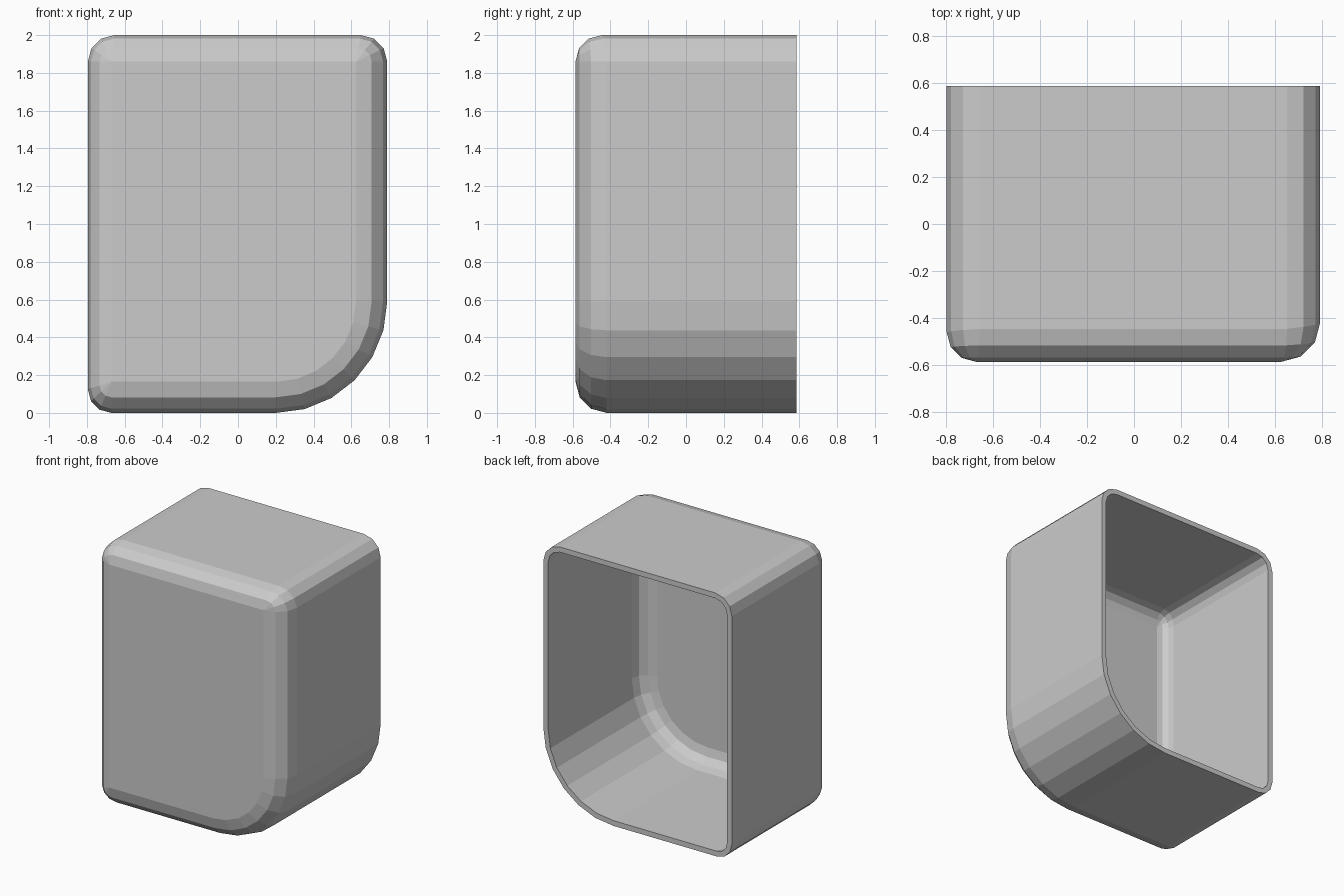
import bpy, bmesh
from math import sin, cos, radians

if "Cube" in bpy.data.objects:
    bpy.data.objects.remove(bpy.data.objects["Cube"])

LEFT, RIGHT, BOTTOM, TOP = -0.795, 0.79, 0.0, 2.0
FRONT, BACK, WALL = -0.585, 0.585, 0.04
D_L, D_R, D_B, D_T = 0.125, 0.165, 0.165, 0.14   # front edge rounding per side

# corners: start angle, radius, segments, x side, z side, rounding at arc start / end
CORNERS = [
    (0,   0.14,  3, RIGHT, TOP,    D_R, D_T),
    (90,  0.14,  3, LEFT,  TOP,    D_T, D_L),
    (180, 0.125, 3, LEFT,  BOTTOM, D_L, D_B),
    (270, 0.59,  6, RIGHT, BOTTOM, D_B, D_R),
]


def ring(bm, t, theta=None):
    """Outline inset by wall t; theta walks the rounded front edge, None = open rim."""
    verts = []
    for start, r, seg, x, z, d0, d1 in CORNERS:
        sx, sz = (1 if x > 0 else -1), (1 if z > 1 else -1)
        dx, dz = (d0, d1) if start in (0, 180) else (d1, d0)
        r2 = max(r - max(d0, d1), 0)
        for i in range(seg + 1):
            f = i / seg
            a = radians(start + 90 * f)
            ox, oz = x - sx * r + (r - t) * cos(a), z - sz * r + (r - t) * sin(a)
            fx, fz = x - sx * (dx + r2) + r2 * cos(a), z - sz * (dz + r2) + r2 * sin(a)
            if theta is None:
                verts.append(bm.verts.new((ox, BACK, oz)))
                continue
            k = 1 - cos(radians(theta))
            d = d0 + (d1 - d0) * f - t
            y = FRONT + t + d * (1 - sin(radians(theta)))
            verts.append(bm.verts.new((ox + (fx - ox) * k, y, oz + (fz - oz) * k)))
    return verts


bm = bmesh.new()
# inner front -> inner walls -> rim -> outer walls -> outer front
rings = [ring(bm, WALL, a) for a in (90, 60, 30, 0)]
rings += [ring(bm, WALL), ring(bm, 0)]
rings += [ring(bm, 0, a) for a in (0, 30, 60, 90)]
for a, b in zip(rings, rings[1:]):
    n = len(a)
    for i in range(n):
        j = (i + 1) % n
        bm.faces.new((a[i], a[j], b[j], b[i]))
bm.faces.new(rings[0])
bm.faces.new(rings[-1])
bmesh.ops.remove_doubles(bm, verts=bm.verts[:], dist=1e-4)
bmesh.ops.recalc_face_normals(bm, faces=bm.faces[:])

mesh = bpy.data.meshes.new("housing_shell")
bm.to_mesh(mesh)
bm.free()
bpy.context.collection.objects.link(bpy.data.objects.new("housing_shell", mesh))
